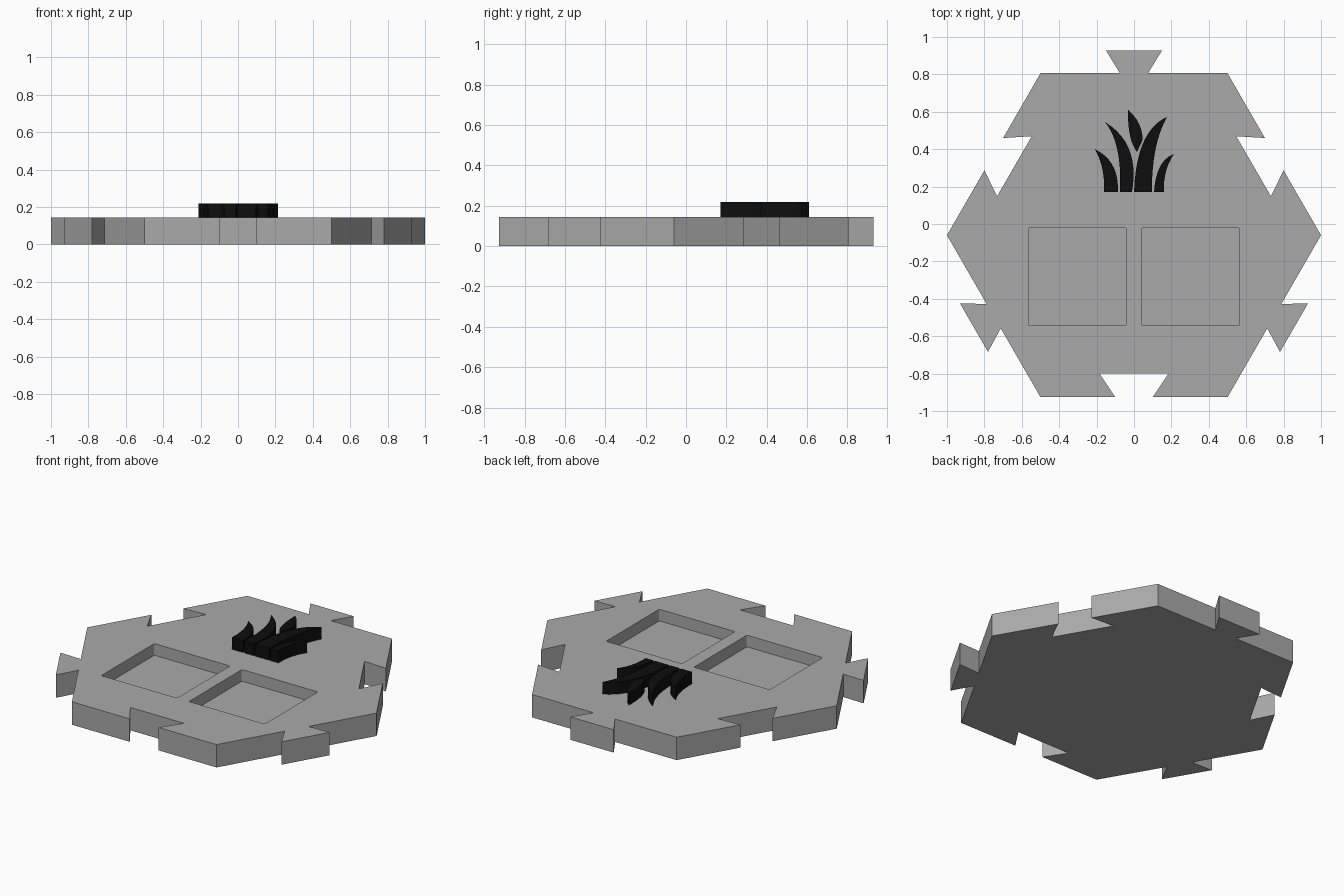
import bpy, bmesh, math
from mathutils import Vector
from mathutils.geometry import interpolate_bezier

if "Cube" in bpy.data.objects:
    bpy.data.objects.remove(bpy.data.objects["Cube"])

CY, APO = -0.06, 0.866      # hexagon centre in y, apothem
H, GRASS_TOP, FLOOR = 0.143, 0.218, 0.07


def material(name, rgb):
    m = bpy.data.materials.new(name)
    m.diffuse_color = (*rgb, 1)
    m.use_nodes = True
    m.node_tree.nodes["Principled BSDF"].inputs["Base Color"].default_value = m.diffuse_color
    return m


grey = material("stone grey", (0.4, 0.4, 0.4))
black = material("grass black", (0.004, 0.004, 0.004))


def prism(name, outlines, z0, z1, mat):
    """Extrude one or more closed 2D outlines from z0 to z1."""
    bm = bmesh.new()
    for pts in outlines:
        f = bm.faces.new([bm.verts.new((x, y, z0)) for x, y in pts])
        up = bmesh.ops.extrude_face_region(bm, geom=[f])["geom"]
        for v in up:
            if isinstance(v, bmesh.types.BMVert):
                v.co.z = z1
    bmesh.ops.recalc_face_normals(bm, faces=bm.faces)
    me = bpy.data.meshes.new(name)
    bm.to_mesh(me)
    bm.free()
    me.materials.append(mat)
    ob = bpy.data.objects.new(name, me)
    bpy.context.collection.objects.link(ob)
    return ob


# Tile outline: hexagon sides alternate between dovetail tab and dovetail notch
# each entry is (distance along side, distance outwards)
tab = [(-0.5, 0), (-0.075, 0), (-0.15, 0.122), (0.15, 0.122), (0.075, 0)]
notch = [(-0.5, 0), (-0.1, 0), (-0.185, -0.128), (0.185, -0.128), (0.1, 0)]
outline = []
for i in range(6):
    a = math.radians(90 + 60 * i)
    n, t = Vector((math.cos(a), math.sin(a))), Vector((-math.sin(a), math.cos(a)))
    for s, d in (notch if i % 2 else tab):
        p = n * (APO + d) + t * s
        outline.append((p.x, p.y + CY))
tile = prism("hex_tile", [outline], 0, H, grey)


# Two square recesses with slightly rounded corners
def rounded_square(cx, cy, half, r):
    pts = []
    for q in range(4):
        m = math.radians(45 + 90 * q)
        ox = cx + math.copysign(half - r, math.cos(m))
        oy = cy + math.copysign(half - r, math.sin(m))
        for k in range(4):
            a = math.radians(90 * q + 30 * k)
            pts.append((ox + r * math.cos(a), oy + r * math.sin(a)))
    return pts


cutter = prism("recess_cutter",
               [rounded_square(s * 0.303, -0.281, 0.262, 0.01) for s in (-1, 1)],
               FLOOR, H + 0.1, grey)
cutter.hide_render = True
cutter.hide_viewport = True
mod = tile.modifiers.new("recesses", "BOOLEAN")
mod.operation = "DIFFERENCE"
mod.solver = "EXACT"
mod.object = cutter


# Grass blades: left curve rises to the tip, right curve returns to the base
# (left base, left handle, tip, right handle, right base)
blades = {
    "outer_left_blade": [(-.16, .17), (-.155, .31), (-.21, .40), (-.08, .34), (-.086, .17)],
    "tall_left_blade": [(-.075, .17), (-.062, .43), (-.155, .545), (.035, .43), (-.011, .17)],
    "middle_blade": [(.016, .385), (-.035, .45), (-.032, .61), (.045, .545), (.046, .45)],
    "tall_right_blade": [(0, .17), (.012, .50), (.176, .572), (.093, .42), (.096, .17)],
    "outer_right_blade": [(.107, .17), (.118, .34), (.214, .374), (.155, .29), (.16, .17)],
}


def arc(a, h, b, n=12):
    a, h, b = (Vector((*p, 0)) for p in (a, h, b))
    pts = interpolate_bezier(a, a.lerp(h, 2 / 3), b.lerp(h, 2 / 3), b, n)
    return [(p[0], p[1]) for p in pts]


for name, (lb, lh, tip, rh, rb) in blades.items():
    pts = arc(lb, lh, tip) + arc(tip, rh, rb)[1:]
    prism(name, [pts], H - 0.003, GRASS_TOP, black)
